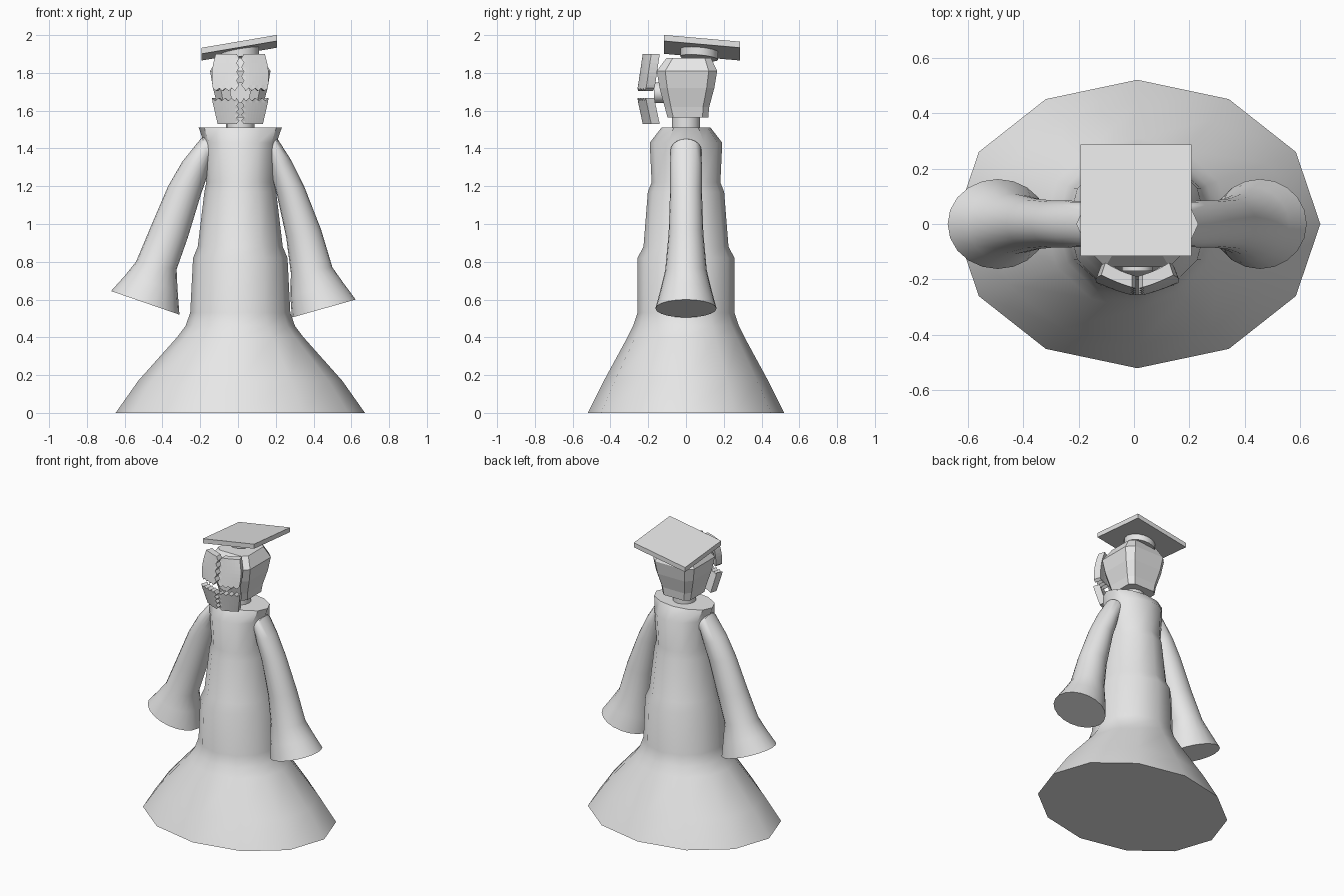
import bpy, bmesh, math

if "Cube" in bpy.data.objects:
    bpy.data.objects.remove(bpy.data.objects["Cube"])

CX = 0.012  # the figure stands slightly off centre
grey = bpy.data.materials.new("grey")
grey.diffuse_color = (0.8, 0.8, 0.8, 1)
grey.use_nodes = True
grey.node_tree.nodes["Principled BSDF"].inputs["Base Color"].default_value = grey.diffuse_color


def finish(name, bm, smooth=None):
    bmesh.ops.recalc_face_normals(bm, faces=bm.faces)
    me = bpy.data.meshes.new(name)
    bm.to_mesh(me)
    bm.free()
    me.materials.append(grey)
    ob = bpy.data.objects.new(name, me)
    bpy.context.collection.objects.link(ob)
    if smooth:
        bpy.ops.object.select_all(action='DESELECT')
        ob.select_set(True)
        bpy.context.view_layer.objects.active = ob
        bpy.ops.object.shade_smooth_by_angle(angle=math.radians(smooth))
    return ob


def loft(name, rings, smooth=None):
    """Skin a list of equal point rings and cap both ends."""
    bm = bmesh.new()
    vs = [[bm.verts.new(p) for p in r] for r in rings]
    n = len(vs[0])
    for a, b in zip(vs, vs[1:]):
        for i in range(n):
            j = (i + 1) % n
            bm.faces.new((a[i], a[j], b[j], b[i]))
    bm.faces.new(vs[0])
    bm.faces.new(vs[-1])
    return finish(name, bm, smooth)


def ellipse(cx, cy, z, rx, ry, n):
    return [(cx + rx * math.cos(2 * math.pi * i / n),
             cy + ry * math.sin(2 * math.pi * i / n), z) for i in range(n)]


# Gown: twelve-sided, flared at the hem (z, x radius, y radius)
gown = [(0, .66, .52), (.17, .54, .435), (.40, .335, .31), (.46, .29, .28),
        (.53, .265, .257), (.82, .25, .257), (.88, .225, .225),
        (1.17, .19, .202), (1.22, .18, .182), (1.43, .192, .192), (1.51, .22, .13)]
loft("gown", [ellipse(CX, 0, z, rx, ry, 12) for z, rx, ry in gown], 40)


# Sleeves: rings spanned between outer and inner contour points
def sleeve(name, rows):
    rings = []
    for ox, oz, ix, iz, ry in rows:
        ring = []
        for i in range(20):
            a = 2 * math.pi * i / 20
            t = (1 + math.cos(a)) / 2
            ring.append((ix + (ox - ix) * t, ry * math.sin(a), iz + (oz - iz) * t))
        rings.append(ring)
    loft(name, rings, 40)


sleeve("right_sleeve", [
    (.13, 1.46, .11, 1.31, .075), (.21, 1.45, .165, 1.33, .082),
    (.28, 1.34, .175, 1.26, .084), (.35, 1.20, .205, 1.16, .084),
    (.44, .97, .255, .93, .092), (.50, .77, .28, .74, .11),
    (.56, .685, .277, .62, .135), (.623, .60, .285, .505, .162)])
sleeve("left_sleeve", [
    (-.11, 1.46, -.09, 1.31, .075), (-.19, 1.46, -.15, 1.33, .082),
    (-.295, 1.33, -.16, 1.26, .084), (-.37, 1.20, -.195, 1.16, .084),
    (-.46, .99, -.265, .93, .092), (-.54, .80, -.325, .76, .11),
    (-.60, .725, -.32, .65, .135), (-.672, .645, -.31, .52, .162)])

# Neck
loft("neck", [ellipse(CX, 0, z, .075, .075, 16) for z in (1.48, 1.60)], 40)


# Head: chamfered block, narrow at the chin and crown (z, half width, y centre)
def octagon(z, w, cy):
    c = w * .72
    return [(CX + x, cy + y, z) for x, y in
            ((w, -c), (w, c), (c, w), (-c, w), (-w, c), (-w, -c), (-c, -w), (c, -w))]


loft("head", [octagon(*r) for r in
              [(1.565, .108, .01), (1.62, .118, .005), (1.72, .145, .005),
               (1.81, .16, .005), (1.88, .117, .015)]])

# Nose stub between head and mask
loft("nose", [[(CX + x, y, 1.695 + z) for x, z, _ in ellipse(0, 0, 0, .055, .055, 12)]
              for y in (-.17, -.08)], 40)


# Mask: four thick curved pieces with cracked inner edges
def mask_piece(name, side, z_crack, z_end, wide):
    n = 8
    bm = bmesh.new()

    def point(i, j, depth):
        u, v = i / n, j / n  # u from the centre outwards, v away from the crack
        x = .012 + u * (wide(v) - .012)
        z = z_crack + v * (z_end - z_crack)
        if i == 0:
            x += .007 * (-1) ** j
        if j == 0:
            z += .007 * (-1) ** i
        y = -.257 + .028 * v + .045 * u ** 1.3 + depth
        return bm.verts.new((CX + side * x * (1 - depth * 2.5 * u), y, z))

    front, back = [[[point(i, j, d) for j in range(n + 1)] for i in range(n + 1)]
                   for d in (0, .045)]
    for g in (front, back):
        for i in range(n):
            for j in range(n):
                bm.faces.new((g[i][j], g[i + 1][j], g[i + 1][j + 1], g[i][j + 1]))
    rim = ([(i, 0) for i in range(n)] + [(n, j) for j in range(n)]
           + [(i, n) for i in range(n, 0, -1)] + [(0, j) for j in range(n, 0, -1)])
    for (a, b), (c, d) in zip(rim, rim[1:] + rim[:1]):
        bm.faces.new((front[a][b], front[c][d], back[c][d], back[a][b]))
    finish(name, bm)


for label, side in (("left", -1), ("right", 1)):
    mask_piece("mask_upper_" + label, side, 1.712, 1.9,
               lambda v: .145 + .012 * math.sin(math.pi * v) - .015 * v)
    mask_piece("mask_lower_" + label, side, 1.66, 1.53,
               lambda v: .15 - .03 * v)


# Cap: tilted button band and square board
def tilt(x, y):
    return .17 * x - .088 * (y - .085)


loft("cap_band", [[(x, y, z + tilt(x, y)) for x, y, z in ellipse(CX, .07, h, .1, .1, 16)]
                  for h in (1.875, 1.93)], 40)
corners = [(-.193, -.116), (.207, -.116), (.207, .286), (-.193, .286)]
loft("cap_board", [[(x, y, h + tilt(x, y)) for x, y in corners] for h in (1.916, 1.948)])
